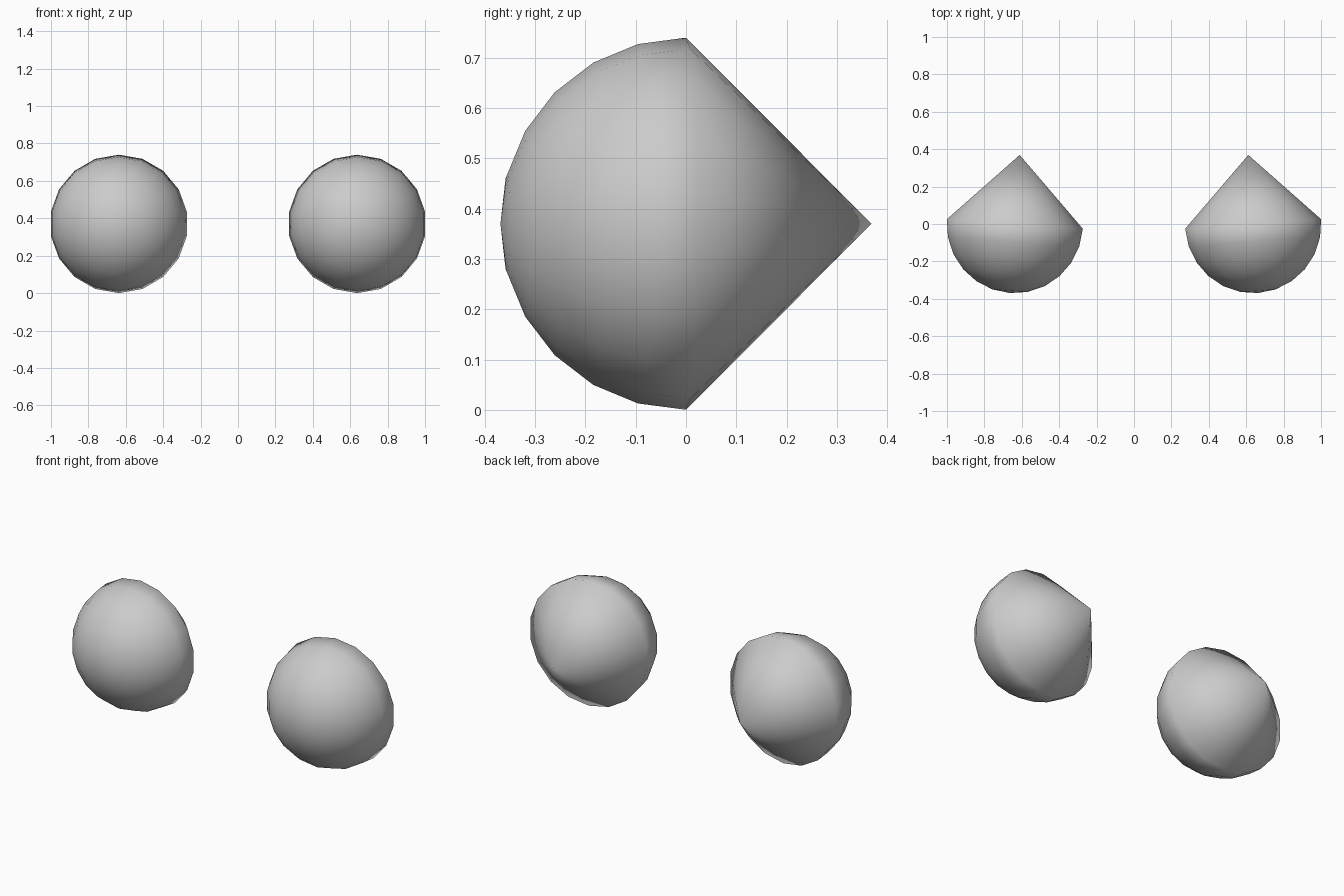
import bpy, bmesh
from math import sin, cos, radians
from mathutils import Matrix

if "Cube" in bpy.data.objects:
    bpy.data.objects.remove(bpy.data.objects["Cube"])

R = 0.37        # ball radius
SEG = 18        # sides around the front-back axis
RINGS = 6       # 15 degree rings on the front half
YAW = 4         # each ball is turned slightly outward


def eyeball(name, x, yaw):
    """Front hemisphere whose rim tapers to a point at the back."""
    bm = bmesh.new()
    front = bm.verts.new((0, -R, 0))
    back = bm.verts.new((0, R, 0))
    rings = []
    for i in range(1, RINGS + 1):
        a = radians(90 * i / RINGS)
        r, y = R * sin(a), -R * cos(a)
        rings.append([bm.verts.new((r * cos(t), y, r * sin(t)))
                      for t in (radians(90 + 360 * k / SEG) for k in range(SEG))])
    for k in range(SEG):
        n = (k + 1) % SEG
        bm.faces.new((front, rings[0][k], rings[0][n]))
        for a, b in zip(rings, rings[1:]):
            bm.faces.new((a[k], b[k], b[n], a[n]))
        bm.faces.new((rings[-1][k], back, rings[-1][n]))
    bmesh.ops.recalc_face_normals(bm, faces=bm.faces[:])
    for f in bm.faces:
        f.smooth = True
    bm.transform(Matrix.Translation((x, 0, R)) @ Matrix.Rotation(radians(yaw), 4, 'Z'))
    me = bpy.data.meshes.new(name)
    bm.to_mesh(me)
    bm.free()
    ob = bpy.data.objects.new(name, me)
    bpy.context.collection.objects.link(ob)


# mirrored pair
for label, s in (("right_eyeball", 1), ("left_eyeball", -1)):
    eyeball(label, s * 0.637, s * YAW)
